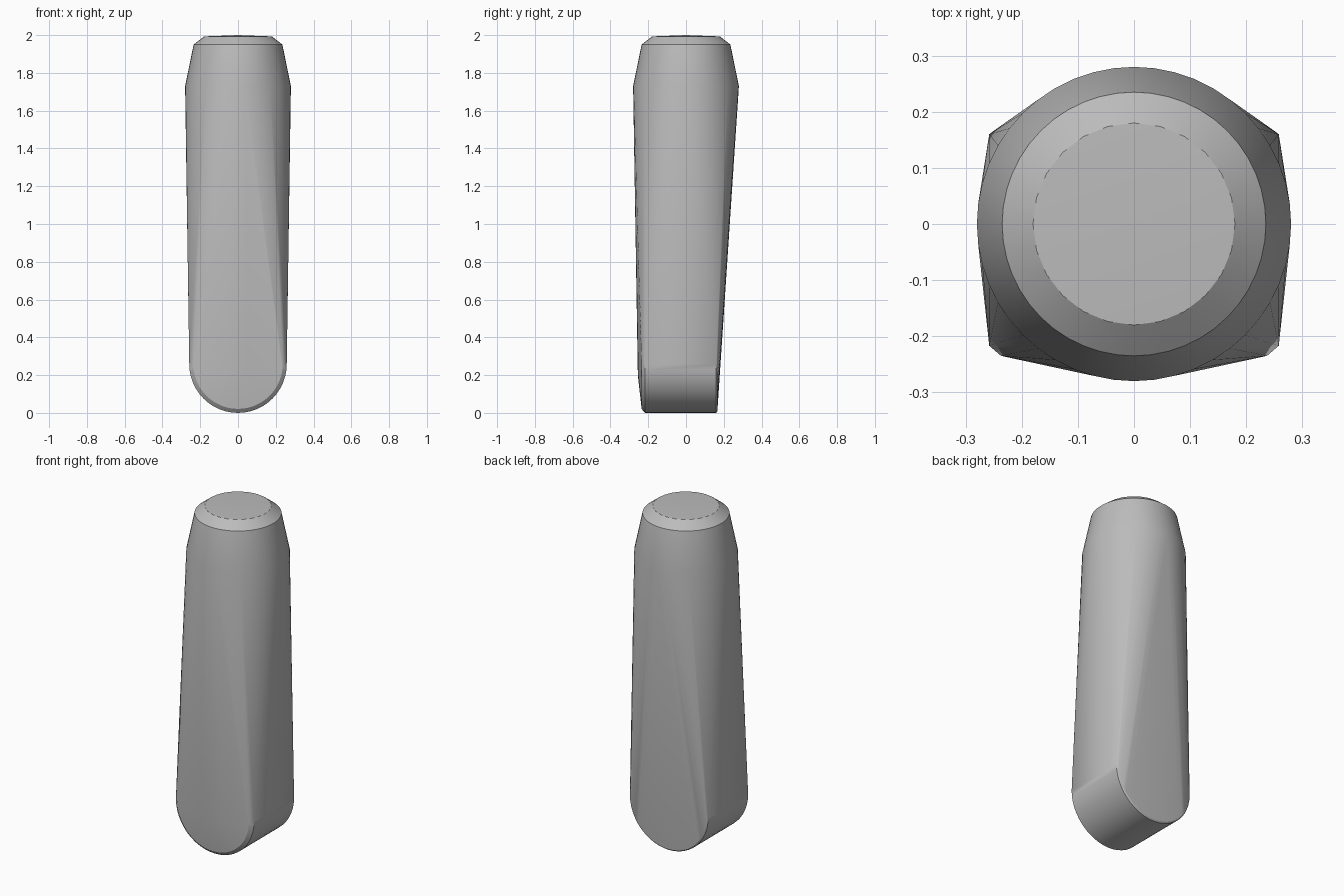
import bpy, bmesh
from math import sin, cos, pi, radians

if "Cube" in bpy.data.objects:
    bpy.data.objects.remove(bpy.data.objects["Cube"], do_unlink=True)

grey = bpy.data.materials.new("plain grey")
grey.use_nodes = True
colour = (0.5, 0.5, 0.5, 1)
grey.diffuse_color = colour
grey.node_tree.nodes["Principled BSDF"].inputs["Base Color"].default_value = colour


def ring(radius, z, sides):
    """Horizontal circle around the axis."""
    return [(radius * cos(2 * pi * i / sides), radius * sin(2 * pi * i / sides), z)
            for i in range(sides)]


def foot_arc(radius, y, steps=24):
    """Lower half circle standing in the plane at y."""
    return [(radius * cos(pi * i / steps), y, 0.258 - radius * sin(pi * i / steps))
            for i in range(steps + 1)]


# Round, tapered top with a chamfered, slightly domed end
points = ring(0.28, 1.73, 48) + ring(0.235, 1.95, 48) + ring(0.18, 1.993, 24)
points.append((0, 0, 2))

# Half-round wedge foot with bevelled front and back rims
for radius, y in ((0.237, -0.235), (0.258, -0.217), (0.258, 0.16), (0.25, 0.166)):
    points += foot_arc(radius, y)

# Soft bulge low on the front
points += [(x, -0.255 + x * x, 0.2) for x in (-0.1, -0.05, 0, 0.05, 0.1)]

# One convex skin blends the round top into the foot
bm = bmesh.new()
for p in points:
    bm.verts.new(p)
hull = bmesh.ops.convex_hull(bm, input=bm.verts)
loose = {g for g in hull["geom_interior"] + hull["geom_unused"]
         if isinstance(g, bmesh.types.BMVert)}
bmesh.ops.delete(bm, geom=list(loose), context="VERTS")
bmesh.ops.recalc_face_normals(bm, faces=bm.faces)
mesh = bpy.data.meshes.new("tapered_peg")
bm.to_mesh(mesh)
bm.free()
mesh.materials.append(grey)

peg = bpy.data.objects.new("tapered_peg", mesh)
bpy.context.collection.objects.link(peg)
bpy.ops.object.select_all(action="DESELECT")
peg.select_set(True)
bpy.context.view_layer.objects.active = peg
bpy.ops.object.shade_smooth_by_angle(angle=radians(30))
